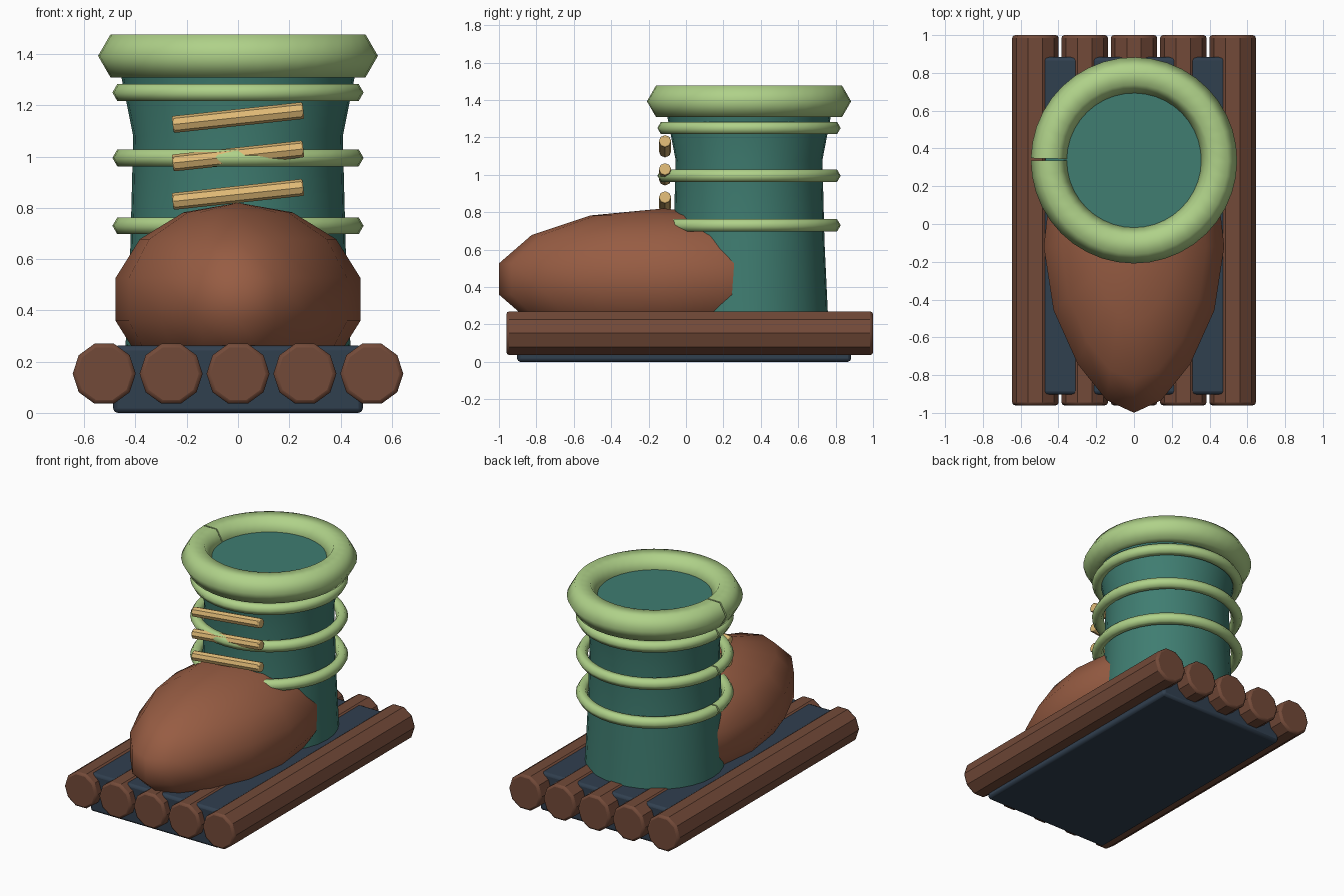
import bpy, bmesh, math
from mathutils import Vector, Matrix

cube = bpy.data.objects.get("Cube")
if cube:
    bpy.data.objects.remove(cube, do_unlink=True)


def material(name, rgb):
    m = bpy.data.materials.new(name)
    m.use_nodes = True
    m.diffuse_color = (*rgb, 1)
    m.node_tree.nodes["Principled BSDF"].inputs["Base Color"].default_value = (*rgb, 1)
    return m


LEATHER = material("toe brown", (0.31, 0.108, 0.056))
WOOD = material("log brown", (0.17, 0.068, 0.04))
GREEN = material("light green", (0.43, 0.64, 0.25))
TEAL = material("teal", (0.05, 0.205, 0.165))
GOLD = material("lace gold", (0.74, 0.49, 0.18))
SLATE = material("dark slate", (0.03, 0.05, 0.078))

SHAFT_Y = 0.337


def finish(name, bm, mat, smooth_angle=30, bevel=0):
    """Turn a bmesh into a shaded object, with optionally rounded edges."""
    bmesh.ops.recalc_face_normals(bm, faces=bm.faces)
    me = bpy.data.meshes.new(name)
    bm.to_mesh(me)
    bm.free()
    me.materials.append(mat)
    ob = bpy.data.objects.new(name, me)
    bpy.context.collection.objects.link(ob)
    bpy.ops.object.select_all(action="DESELECT")
    ob.select_set(True)
    bpy.context.view_layer.objects.active = ob
    bpy.ops.object.shade_smooth_by_angle(angle=math.radians(smooth_angle))
    if bevel:
        mod = ob.modifiers.new("rounded edges", "BEVEL")
        mod.width = bevel
        mod.segments = 2
        mod.limit_method = "ANGLE"
        mod.angle_limit = math.radians(60)
    return ob


def lathe(profile, closed, degrees, steps):
    """Spin (radius, z) points about the vertical axis, starting at -x."""
    bm = bmesh.new()
    vs = [bm.verts.new((-r, 0, z)) for r, z in profile]
    es = [bm.edges.new(pair) for pair in zip(vs, vs[1:])]
    if closed:
        es.append(bm.edges.new((vs[-1], vs[0])))
    bmesh.ops.spin(bm, geom=vs + es, cent=(0, 0, 0), axis=(0, 0, 1),
                   angle=math.radians(degrees), steps=steps)
    bmesh.ops.remove_doubles(bm, verts=bm.verts, dist=0.0005)
    return bm


def rod(name, start, end, radius, sides, mat, bevel):
    """Straight faceted rod between two points."""
    start, end = Vector(start), Vector(end)
    axis = end - start
    turn = axis.to_track_quat("Z", "X").to_matrix().to_4x4()
    bm = bmesh.new()
    bmesh.ops.create_cone(bm, cap_ends=True, segments=sides, radius1=radius,
                          radius2=radius, depth=axis.length,
                          matrix=Matrix.Translation((start + end) / 2) @ turn)
    return finish(name, bm, mat, 20, bevel)


def cuff(name, z, major, minor):
    """Six-sided ring around the shaft with a narrow seam on one side."""
    hexagon = [(major + minor * math.cos(k * math.pi / 3),
                z + minor * math.sin(k * math.pi / 3)) for k in range(6)]
    bm = lathe(hexagon, True, 358.8, 40)
    bmesh.ops.holes_fill(bm, edges=[e for e in bm.edges if e.is_boundary], sides=6)
    bmesh.ops.translate(bm, verts=bm.verts, vec=(0, SHAFT_Y, 0))
    return finish(name, bm, GREEN, 75)


# Raft: five ten-sided logs over a slab
for i in range(5):
    x = (i - 2) * 0.261
    bm = bmesh.new()
    bmesh.ops.create_cone(bm, cap_ends=True, segments=10, radius1=0.123,
                          radius2=0.123, depth=1.96)
    # put a corner of the decagon on each side, a flat on top
    corner = max(bm.verts, key=lambda v: v.co.x).co
    bmesh.ops.rotate(bm, verts=bm.verts,
                     matrix=Matrix.Rotation(-math.atan2(corner.y, corner.x), 3, "Z"))
    bmesh.ops.rotate(bm, verts=bm.verts, matrix=Matrix.Rotation(math.pi / 2, 3, "X"))
    bmesh.ops.translate(bm, verts=bm.verts, vec=(x, 0.02, 0.153))
    finish(f"log_{i + 1}", bm, WOOD, 20, 0.015)

bm = bmesh.new()
bmesh.ops.create_cube(bm, size=1)
bmesh.ops.scale(bm, verts=bm.verts, vec=(0.975, 1.786, 0.262))
bmesh.ops.translate(bm, verts=bm.verts, vec=(0, -0.01, 0.131))
finish("raft_slab", bm, SLATE, 30, 0.018)

# Boot toe: coarse ellipsoid narrowing to the front
bm = bmesh.new()
bmesh.ops.create_uvsphere(bm, u_segments=16, v_segments=7, radius=1)
for v in bm.verts:
    x, y, z = v.co
    front = max(0, -y)
    v.co = (0.49 * x * (1 - 0.25 * front ** 2),
            -0.12 + y * (0.902 if y < 0 else 0.85),
            0.443 + 0.377 * z)
finish("boot_toe", bm, LEATHER, 80)

# Boot shaft: flared column, closed at the top
bm = lathe([(0, 0.2), (0.442, 0.2), (0.42, 0.65), (0.409, 1.08),
            (0.453, 1.3), (0.47, 1.4), (0, 1.4)], False, 360, 32)
bmesh.ops.scale(bm, verts=bm.verts, vec=(1, 0.96, 1))
bmesh.ops.translate(bm, verts=bm.verts, vec=(0, SHAFT_Y, 0))
finish("boot_shaft", bm, TEAL, 40)

# Cuffs around the shaft
cuff("top_cuff", 1.393, 0.449, 0.097)
for i, z in enumerate((0.73, 0.995, 1.25)):
    cuff(f"shaft_ring_{i + 1}", z, 0.452, 0.038)

# Slanted lace bars
for i in range(3):
    z = 0.825 + 0.15 * i
    rod(f"lace_bar_{i + 1}", (-0.255, -0.112, z), (0.255, -0.112, z + 0.055),
        0.033, 8, GOLD, 0.006)
